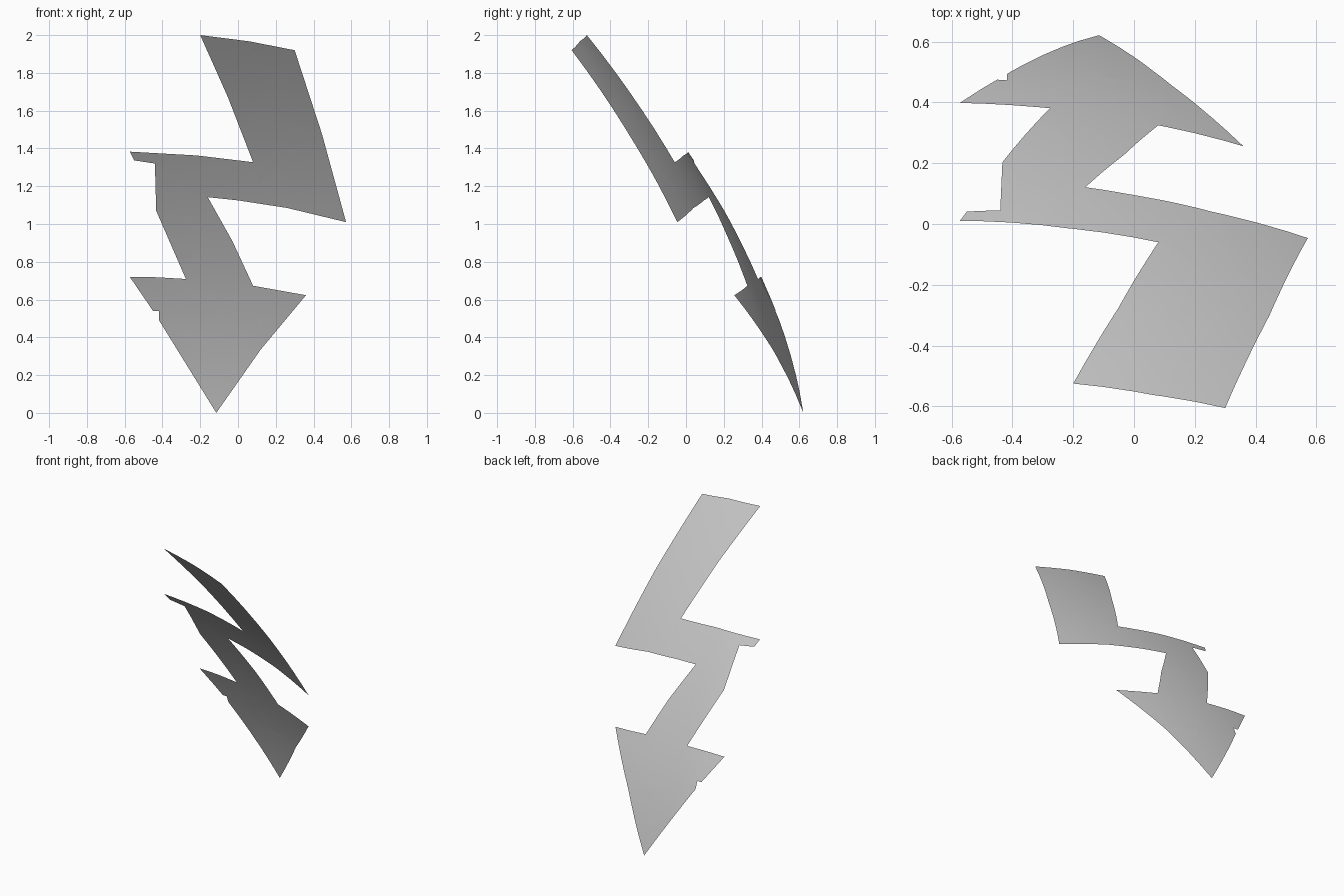
import bpy, bmesh
from mathutils import Vector

if "Cube" in bpy.data.objects:
    bpy.data.objects.remove(bpy.data.objects["Cube"])

# Outline of the zigzag arrow, seen from the front (x, z)
OUTLINE = [
    (-0.20, 2.00), (0.06, 1.967), (0.30, 1.92), (0.445, 1.475), (0.572, 1.01),
    (0.26, 1.085), (0.0, 1.125), (-0.16, 1.142), (-0.03, 0.91), (0.08, 0.673),
    (0.36, 0.623), (0.12, 0.335), (-0.115, 0.0), (-0.418, 0.49), (-0.418, 0.54),
    (-0.45, 0.54), (-0.573, 0.72), (-0.43, 0.718), (-0.276, 0.709), (-0.433, 1.07),
    (-0.44, 1.32), (-0.55, 1.337), (-0.573, 1.383), (-0.22, 1.363), (0.08, 1.327),
    (-0.053, 1.67),
]


def depth(x, z):
    """Gently domed surface that the arrow lies on."""
    return 0.598 - 0.268 * z - 0.159 * z * z - (0.225 + 0.03 * z) * x - 0.2 * x * x


# Flat arrow, sliced by a regular grid so it can bend smoothly
bm = bmesh.new()
bm.faces.new([bm.verts.new((x, 0, z)) for x, z in OUTLINE])
bm.normal_update()
bmesh.ops.triangulate(bm, faces=bm.faces[:], ngon_method='EAR_CLIP')


def slice_at(co, axis):
    bmesh.ops.bisect_plane(bm, geom=bm.verts[:] + bm.edges[:] + bm.faces[:],
                           dist=1e-5, plane_co=co, plane_no=axis)


for i in range(1, 20):
    slice_at(Vector((0, 0, i * 0.1003)), Vector((0, 0, 1)))
for i in range(-5, 6):
    slice_at(Vector((i * 0.1007, 0, 0)), Vector((1, 0, 0)))

# Bend onto the dome, outer side facing back and up
for v in bm.verts:
    v.co.y = depth(v.co.x, v.co.z)
bm.normal_update()
bmesh.ops.reverse_faces(bm, faces=[f for f in bm.faces if f.normal.y < 0])
for f in bm.faces:
    f.smooth = True

mesh = bpy.data.meshes.new("zigzag_arrow")
bm.to_mesh(mesh)
bm.free()
bpy.context.collection.objects.link(bpy.data.objects.new("zigzag_arrow", mesh))
